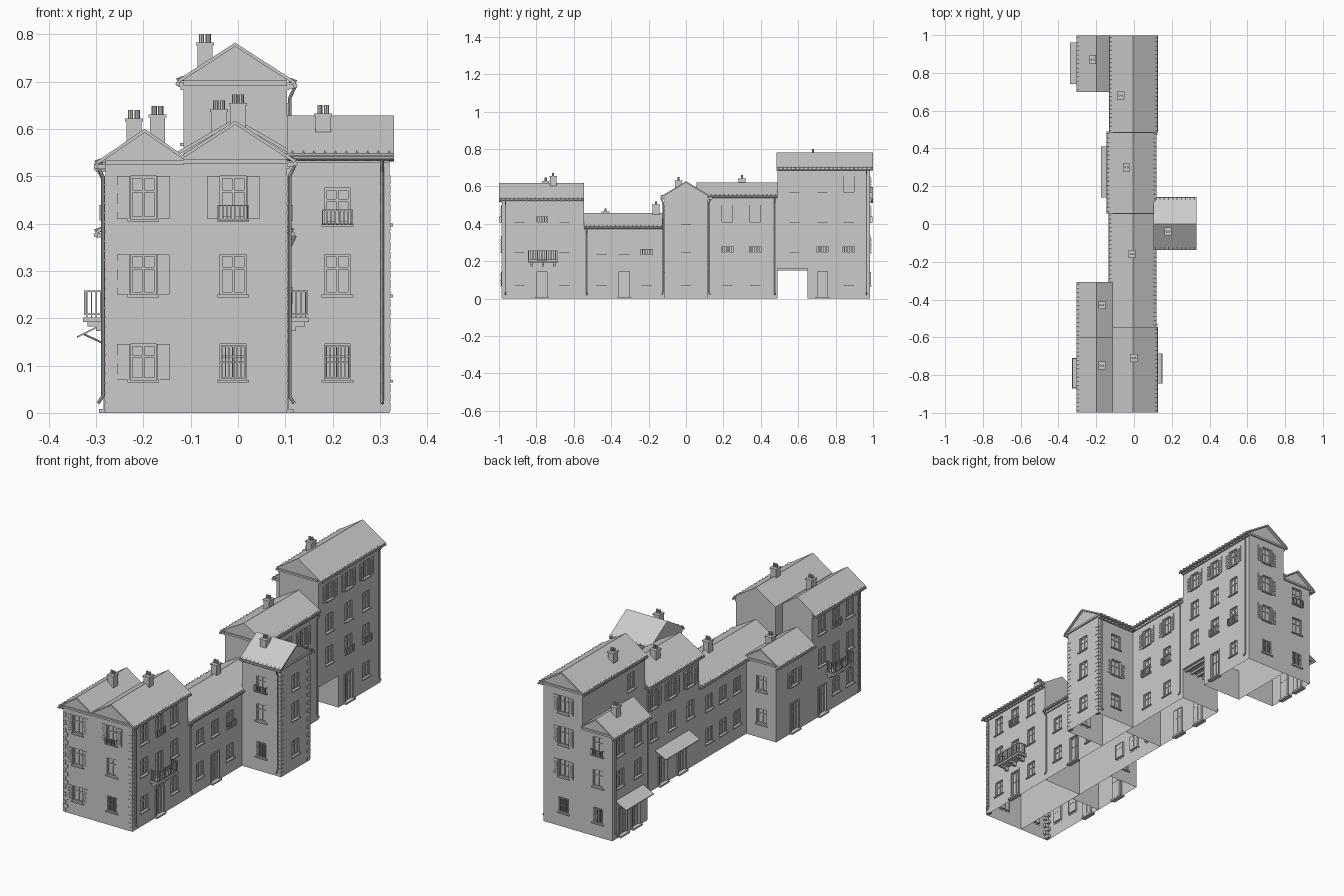
import bpy, bmesh, math
from mathutils import Matrix, Vector

if "Cube" in bpy.data.objects:
    bpy.data.objects.remove(bpy.data.objects["Cube"])

F0, F1, F2, F3 = (.07, .145), (.25, .335), (.41, .50), (.57, .655)
LOW, TOWER_TOP, DOOR = (.235, .31), (.40, .475), (.008, .145)
T = .008          # roof thickness
RECESS = .009

def finish(bm, name):
    bmesh.ops.recalc_face_normals(bm, faces=bm.faces)
    me = bpy.data.meshes.new(name)
    bm.to_mesh(me)
    bm.free()
    ob = bpy.data.objects.new(name, me)
    bpy.context.collection.objects.link(ob)
    return ob

def box(bm, x0, x1, y0, y1, z0, z1, M=Matrix()):
    c = Matrix.Translation(((x0 + x1) / 2, (y0 + y1) / 2, (z0 + z1) / 2))
    s = Matrix.Diagonal((abs(x1 - x0), abs(y1 - y0), abs(z1 - z0), 1))
    bmesh.ops.create_cube(bm, size=1, matrix=M @ c @ s)

def prism(bm, profile, y0, y1, M=Matrix()):
    a = [bm.verts.new(M @ Vector((x, y0, z))) for x, z in profile]
    b = [bm.verts.new(M @ Vector((x, y1, z))) for x, z in profile]
    n = len(a)
    bm.faces.new(a)
    bm.faces.new(b[::-1])
    for i in range(n):
        j = (i + 1) % n
        bm.faces.new((a[i], b[i], b[j], a[j]))

def rod(bm, a, b, r, n=8):
    a, b = Vector(a), Vector(b)
    d = b - a
    M = Matrix.Translation((a + b) / 2) @ d.to_track_quat('Z', 'Y').to_matrix().to_4x4()
    bmesh.ops.create_cone(bm, cap_ends=True, segments=n, radius1=r, radius2=r, depth=d.length, matrix=M)

def on_wall(bm, wall, u0, u1, z0, z1, d0, d1):
    """Box on a wall: u along it, d outward from it."""
    axis, sign, p = wall
    a, b = p + sign * d0, p + sign * d1
    a, b = min(a, b), max(a, b)
    if axis == 'x':
        box(bm, a, b, u0, u1, z0, z1)
    else:
        box(bm, u0, u1, a, b, z0, z1)

def railing(bm, wall, u0, u1, z0, z1, depth, n):
    r = .0015
    for z in (z0, z1):
        on_wall(bm, wall, u0, u1, z - r, z + r, depth - 2 * r, depth)
        for u in (u0, u1):
            on_wall(bm, wall, u - r, u + r, z - r, z + r, -.001, depth)
    for i in range(n + 1):
        u = u0 + (u1 - u0) * i / n
        on_wall(bm, wall, u - r, u + r, z0, z1, depth - 2 * r, depth)

def opening(bms, wall, u, zz, style):
    """Style letters: s shutters, r railing, b bars, d door."""
    (z0, z1), h, f = zz, .0275, .005
    cut, fr, sh, ir = bms
    on_wall(cut, wall, u - h, u + h, z0, z1, -RECESS, .02)
    for a, b in ((u - h, u - h + f), (u + h - f, u + h), (u - f / 2, u + f / 2)):
        on_wall(fr, wall, a, b, z0, z1, -RECESS - .001, -.005)
    rows = [z0, z1 - f, z0 + (z1 - z0) * .62]
    for z in rows:
        on_wall(fr, wall, u - h, u + h, z, z + f, -RECESS - .001, -.0055)
    if 'd' in style:      # door surround and step
        for s in (-1, 1):
            a, b = sorted((u + s * h, u + s * (h + .007)))
            on_wall(fr, wall, a, b, 0, z1 + .007, -.001, .004)
        on_wall(fr, wall, u - h, u + h, z1, z1 + .007, -.001, .004)
        on_wall(fr, wall, u - h - .01, u + h + .01, 0, .008, -RECESS, .014)
    else:
        on_wall(fr, wall, u - h - .006, u + h + .006, z0 - .006, z0, -.001, .007)
    if 's' in style:
        for s in (-1, 1):
            a, b = sorted((u + s * (h + .001), u + s * (h + .028)))
            on_wall(sh, wall, a, b, z0, z1, .001, .004)
            for k in range(7):
                z = z0 + .008 + (z1 - z0 - .016) * k / 7
                on_wall(sh, wall, a + .004, b - .004, z, z + .005, .003, .006)
    if 'r' in style:
        railing(ir, wall, u - h - .004, u + h + .004, z0 - .002, z0 + .028, .013, 7)
    if 'b' in style:
        railing(ir, wall, u - h + .003, u + h - .003, z0 + .004, z1 - .004, .003, 6)
        on_wall(ir, wall, u - h, u + h, (z0 + z1) / 2 - .001, (z0 + z1) / 2 + .001, 0, .003)

def house(name, x0, x1, y0, y1, eave, ridge, over, ends, openings, M=Matrix(), world=None, passage=None):
    """Gabled house, ridge along local y. over: eave overhangs, ends: gable overhangs."""
    xm, hw = (x0 + x1) / 2, (x1 - x0) / 2
    sl = (ridge - eave) / (hw + max(over))
    zw = ridge - sl * hw - T
    bm = bmesh.new()
    prism(bm, [(x0, 0), (x1, 0), (x1, zw), (xm, ridge - T), (x0, zw)], y0, y1, M)
    walls = finish(bm, name + "_walls")

    bms = [bmesh.new() for _ in range(4)]
    W = world or (x0, x1, y0, y1)
    planes = {'-x': ('x', -1, W[0]), '+x': ('x', 1, W[1]), '-y': ('y', -1, W[2]), '+y': ('y', 1, W[3])}
    for face, us, floors, style in openings:
        for u in us:
            for zz in floors:
                opening(bms, planes[face], u, zz, style)
    if passage:
        box(bms[0], *passage)
    cutter = finish(bms[0], name + "_cutter")
    cutter.hide_render = True
    md = walls.modifiers.new("openings", 'BOOLEAN')
    md.operation, md.solver, md.object = 'DIFFERENCE', 'EXACT', cutter
    dg = bpy.context.evaluated_depsgraph_get()
    me = bpy.data.meshes.new_from_object(walls.evaluated_get(dg))
    walls.modifiers.clear()
    walls.data = me
    bpy.data.objects.remove(cutter)
    bm = bmesh.new()      # houses are open underneath
    bm.from_mesh(me)
    under = [f for f in bm.faces if all(v.co.z < .001 for v in f.verts)]
    bmesh.ops.delete(bm, geom=under, context='FACES')
    bm.to_mesh(me)
    bm.free()
    for b, part in zip(bms[1:], ("window_frames", "shutters", "ironwork")):
        if b.verts:
            finish(b, f"{name}_{part}")
        else:
            b.free()

    # roof slab, eave tiles, gutters, gable cornices
    ra, rb = y0 - ends[0], y1 + ends[1]
    xl, xr = x0 - over[0], x1 + over[1]
    zl, zr = ridge - sl * (xm - xl), ridge - sl * (xr - xm)
    bm = bmesh.new()
    prism(bm, [(xl, zl), (xm, ridge), (xr, zr), (xr, zr - T), (xm, ridge - T), (xl, zl - T)], ra, rb, M)
    finish(bm, name + "_roof")
    bm = bmesh.new()
    for o, x, xe, z, s in ((over[0], x0, xl, zl, -1), (over[1], x1, xr, zr, 1)):
        if not o:
            continue
        n = int((rb - ra) / .022)
        for i in range(n):
            y = ra + (rb - ra) * (i + .5) / n
            box(bm, min(x, xe), max(x, xe), y - .004, y + .004, z - T - .007, z - T + .003, M)
            rod(bm, M @ Vector((xe - s * .012, y, z + .003)), M @ Vector((xe + s * .002, y, z - .002)), .005, 6)
        rod(bm, M @ Vector((xe, ra, z - T - .001)), M @ Vector((xe, rb, z - T - .001)), .005)
        a, b = sorted((x - s * .001, x + s * .006))
        box(bm, a, b, y0, y1, zw - .022, zw - .006, M)
    for e, y, s in ((ends[0], y0, -1), (ends[1], y1, 1)):
        if e:
            a, b = sorted((y - s * .001, y + s * .007))
            box(bm, x0, x1, a, b, zw - .012, zw - .002, M)
    finish(bm, name + "_eaves")

# the row of houses
XL, XM, XR = -.28, -.115, .103
house("south_house", XM, XR, -.985, -.545, .535, .617, (0, .018), (.014, 0), [
    ('-y', [-.01], [F0], 'b'), ('-y', [-.01], [F1], ''), ('-y', [-.01], [F2], 'sr'),
    ('+x', [-.89, -.65], [F0, F1, F2], ''), ('+x', [-.77], [DOOR], 'd'),
    ('+x', [-.77], [(.205, .32)], ''), ('+x', [-.77], [F2], 'r')])
house("south_west_house", XL, XM, -.985, -.60, .53, .60, (.02, 0), (.014, 0), [
    ('-y', [-.2], [F0, F1, F2], 's'), ('-x', [-.9, -.68], [F1, F2], ''), ('-x', [-.79], [F2], 'r'),
    ('-x', [-.79], [(.205, .32)], ''), ('-x', [-.9, -.79], [F0], ''), ('-x', [-.68], [DOOR], 'd')])
house("low_house", XM, XR, -.545, .06, .385, .457, (.015, .012), (0, 0), [
    ('+x', [-.45], [F0, LOW], ''), ('+x', [-.33], [DOOR], 'd'), ('+x', [-.33], [LOW], ''),
    ('+x', [-.21], [F0], ''), ('+x', [-.21], [LOW], 'r'), ('-x', [-.24, -.13, -.02], [F0, LOW], '')])
house("low_west_house", XL, XM, -.60, -.315, .385, .45, (.02, 0), (0, .008), [
    ('+y', [-.2], [F0, LOW], ''), ('-x', [-.46], [LOW], 's'), ('-x', [-.46], [DOOR], 'd')])
house("middle_house", XM, XR, .06, .49, .545, .622, (.025, .012), (.005, 0), [
    ('+x', [.22, .37], [F0], ''), ('+x', [.22, .37], [F1], 'r'), ('+x', [.22, .37], [F2], 's'),
    ('-x', [.13, .275, .42], [F1], ''), ('-x', [.13, .275, .42], [F2], 's'), ('-x', [.2, .35], [DOOR], 'd')])
house("north_house", XM, XR, .49, .985, .70, .782, (.012, .018), (.005, .014), [
    ('+x', [.58], [F1], ''), ('+x', [.73, .87], [F1], 'r'), ('+x', [.58, .73, .87], [F2], ''),
    ('+x', [.58, .73, .87], [F3], 's'), ('+x', [.73], [DOOR], 'd'), ('+x', [.87], [F0], ''),
    ('-x', [.6], [F1, F2, F3], ''), ('+y', [-.01], [F0], 'b'), ('+y', [-.01], [F1, F2, F3], 's')],
    passage=(-.2, .2, .4, .65, -.1, .16))
house("north_west_house", XL, XM, .705, .985, .525, .597, (.02, 0), (.005, .014), [
    ('+y', [-.2], [F0], 'b'), ('+y', [-.2], [F1], ''), ('+y', [-.2], [F2], 'r'),
    ('-x', [.78, .92], [F1, F2], ''), ('-x', [.80, .9], [DOOR], 'd')])
house("tower", -.115, .115, -.32, -XR, .545, .628, (.018, .022), (.01, 0), [
    ('-y', [.21], [F0], 'b'), ('-y', [.21], [F1], ''), ('-y', [.21], [TOWER_TOP], 'r'),
    ('+x', [0], [F0, F1, TOWER_TOP], ''), ('+y', [.21], [F0, TOWER_TOP], ''), ('+y', [.21], [F1], 's')],
    M=Matrix.Rotation(math.pi / 2, 4, 'Z'), world=(XR, .32, -.115, .115))

# passage ceiling beams
bm = bmesh.new()
for i in range(6):
    x = -.10 + i * .037
    box(bm, x - .005, x + .005, .49, .65, .15, .161)
finish(bm, "passage_beams")

# chimneys with cap and two pots
bm = bmesh.new()
for x, y, z in ((-.22, .87, .622), (-.07, .68, .782), (-.04, .3, .642), (-.01, -.16, .502),
                (-.17, -.43, .465), (-.17, -.75, .630), (0, -.71, .655), (.18, -.04, .632)):
    box(bm, x - .016, x + .016, y - .018, y + .018, z - .07, z)
    box(bm, x - .019, x + .019, y - .021, y + .021, z - .006, z)
    for d in (-.007, .007):
        rod(bm, (x + d, y, z - .002), (x + d, y, z + .018), .0055)
finish(bm, "chimneys")

# balconies with brackets
for name, wall, u in (("east_balcony", ('x', 1, XR), -.765), ("west_balcony", ('x', -1, XL), -.79)):
    bm = bmesh.new()
    on_wall(bm, wall, u - .08, u + .08, .192, .202, -.001, .047)
    for k in (-.06, 0, .06):
        on_wall(bm, wall, u + k - .006, u + k + .006, .182, .193, -.001, .038)
        on_wall(bm, wall, u + k - .006, u + k + .006, .173, .183, -.001, .02)
    railing(bm, wall, u - .077, u + .077, .208, .257, .045, 16)
    for k in range(4):
        for s in (-.077, .077):
            on_wall(bm, wall, u + s - .0015, u + s + .0015, .2, .257, .008 + k * .01, .011 + k * .01)
    finish(bm, name)

# shop awnings
for name, x, y0, y1 in (("middle_awning", XM, .14, .41), ("north_awning", XL, .74, .96)):
    bm = bmesh.new()
    prism(bm, [(x, .192), (x - .06, .162), (x - .06, .158), (x, .188)], y0, y1)
    for y in (y0 + .02, y1 - .02):
        rod(bm, (x, y, .145), (x - .045, y, .166), .002, 6)
    finish(bm, name)

# corner quoins
bm = bmesh.new()
for x, sx, y, sy in ((XL, -1, -.985, -1), (XR, 1, -.985, -1), (.32, 1, -.115, -1), (.32, 1, .115, 1)):
    for i in range(25):
        a, b = (.024, .014) if i % 2 else (.014, .024)
        xs, ys = sorted((x + sx * .002, x - sx * a)), sorted((y + sy * .002, y - sy * b))
        box(bm, *xs, *ys, .004 + i * .02, .021 + i * .02)
finish(bm, "quoins")

# drainpipes: swan neck at the eave, kicked foot
bm = bmesh.new()
for x, y, dx, dy, top in ((XL, -.965, -1, 0, .525), (XR, -.965, 1, 0, .525), (XR, .965, 1, 0, .69),
                          (XL, .965, -1, 0, .52), (.305, -.115, 0, -1, .535), (.305, .115, 0, 1, .535),
                          (XR, .475, 1, 0, .535), (XM, .475, -1, 0, .535), (XR, -.53, 1, 0, .375)):
    path = [(x + dx * d, y + dy * d, z) for d, z in
            ((.018, top), (.006, top - .025), (.006, .035), (.016, .02))]
    for a, b in zip(path, path[1:]):
        rod(bm, a, b, .0035)
finish(bm, "drainpipes")
